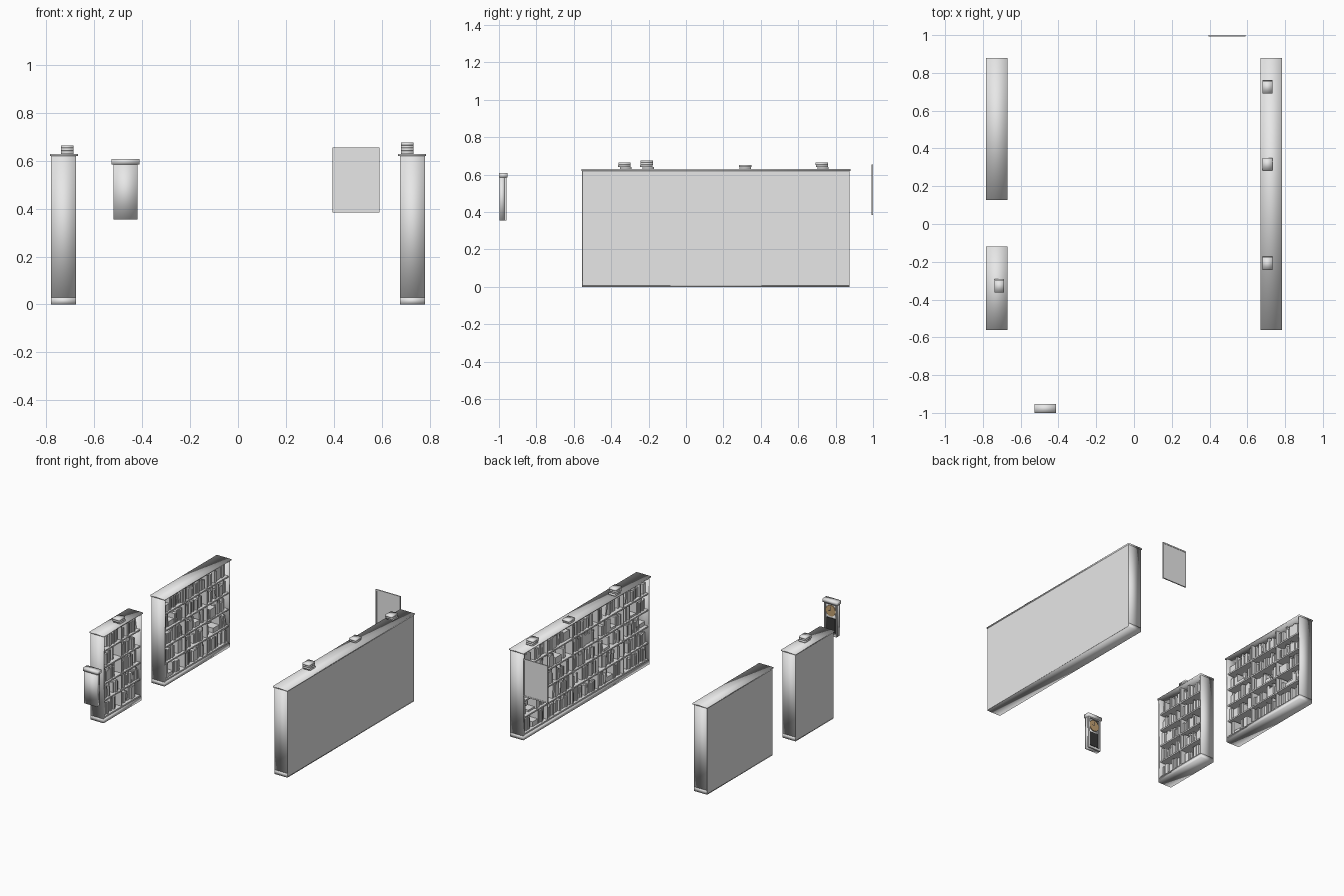
import bpy, bmesh, math, random
from mathutils import Matrix, Vector

random.seed(7)
cube = bpy.data.objects.get("Cube")
if cube:
    bpy.data.objects.remove(cube, do_unlink=True)


def material(name, rgb):
    m = bpy.data.materials.new(name)
    m.use_nodes = True
    m.diffuse_color = (*rgb, 1)
    m.node_tree.nodes["Principled BSDF"].inputs["Base Color"].default_value = (*rgb, 1)
    return m


GREY = material("pale grey", (0.8, 0.8, 0.8))
TAN = material("dial tan", (0.55, 0.36, 0.17))
DARK = material("dark glass", (0.04, 0.04, 0.04))


def add_box(bm, xs, ys, zs, tilt=0):
    """Box from axis ranges, optionally leaning about x."""
    lo, hi = (Vector(p) for p in zip(xs, ys, zs))
    size = hi - lo
    mat = (Matrix.Translation((lo + hi) / 2) @ Matrix.Rotation(tilt, 4, "X")
           @ Matrix.Diagonal((abs(size.x), abs(size.y), abs(size.z), 1)))
    bmesh.ops.create_cube(bm, size=1, matrix=mat)


def finish(name, bm, mat=GREY, smooth=False):
    me = bpy.data.meshes.new(name)
    for f in bm.faces:
        f.smooth = smooth
    bm.to_mesh(me)
    bm.free()
    me.materials.append(mat)
    ob = bpy.data.objects.new(name, me)
    bpy.context.collection.objects.link(ob)
    return ob


def box(name, xs, ys, zs, mat=GREY, smooth=False):
    bm = bmesh.new()
    add_box(bm, xs, ys, zs)
    return finish(name, bm, mat, smooth)


OUT, IN = 0.78, 0.676      # wall side and open side of a bookcase
BASE, TOP = 0.03, 0.62
ROWS, BOARD = 5, 0.01
PITCH = (TOP - BASE) / ROWS


def fill_bay(bm, s, y0, y1, z, clear):
    """Random upright, leaning and stacked books in one compartment."""
    y = y0 + random.uniform(0, 0.01)
    while True:
        kind = random.random()
        front = IN + random.uniform(0.012, 0.03)
        xs = (s * front, s * (OUT - 0.02))
        if kind < 0.07:                      # open gap
            y += random.uniform(0.015, 0.04)
        elif kind < 0.11:                    # flat pile
            w = random.uniform(0.055, 0.07)
            if y + w > y1:
                break
            zz = z
            for _ in range(random.randint(1, 4)):
                t = random.uniform(0.01, 0.018)
                add_box(bm, xs, (y, y + w), (zz, zz + t))
                zz += t
            y += w + 0.003
        else:
            w = random.uniform(0.009, 0.02)
            h = random.uniform(0.6, 0.93) * clear
            lean = random.uniform(0.1, 0.2) if kind > 0.95 else 0
            run = w + h * math.sin(lean)
            if y + run > y1:
                break
            mid = y + run / 2
            add_box(bm, xs, (mid - w / 2, mid + w / 2), (z, z + h), lean)
            y += run + 0.001
        if y > y1 - 0.01:
            break


def bookcase(name, s, y0, y1, bays):
    xs = (s * IN, s * OUT)
    box(name + "_plinth", xs, (y0, y1), (0, BASE), smooth=True)
    box(name + "_cornice", (s * (IN - 0.007), s * (OUT + 0.004)),
        (y0 - 0.005, y1 + 0.005), (TOP, TOP + 0.009), smooth=True)
    for end, a, b in (("front", y0, y0 + 0.012), ("rear", y1 - 0.012, y1)):
        box(name + "_" + end + "_side", xs, (a, b), (BASE, TOP), smooth=True)
    box(name + "_back", (s * (OUT - 0.012), s * (OUT + 0.0005)),
        (y0 + 0.001, y1 - 0.001), (0.006, TOP))
    # Shelf boards and upright dividers
    bm = bmesh.new()
    for r in range(ROWS):
        z = BASE + r * PITCH
        add_box(bm, (s * (IN + 0.004), s * (OUT - 0.012)),
                (y0 + 0.012, y1 - 0.012), (z, z + BOARD))
    step = (y1 - y0) / bays
    for b in range(1, bays):
        y = y0 + b * step
        add_box(bm, (s * (IN + 0.006), s * (OUT - 0.012)),
                (y - 0.004, y + 0.004), (BASE, TOP))
    finish(name + "_shelves", bm)
    bm = bmesh.new()
    for r in range(ROWS):
        for b in range(bays):
            a = y0 + b * step
            fill_bay(bm, s, a + 0.013, a + step - 0.013,
                     BASE + r * PITCH + BOARD, PITCH - BOARD)
    finish(name + "_books", bm)


bookcase("long_bookcase", 1, -0.555, 0.875, 5)
bookcase("rear_bookcase", -1, 0.133, 0.875, 3)
bookcase("front_bookcase", -1, -0.555, -0.125, 2)


def pile(name, x, y, layers):
    """Books lying flat on top of a bookcase."""
    bm = bmesh.new()
    z = TOP + 0.009
    top = TOP + 0.009 + layers * 0.0118
    for i in range(layers):
        shift = 0.008 if i == 0 and layers > 2 else random.uniform(-0.002, 0.002)
        w = 0.033 if i else 0.03
        h = (top - TOP - 0.009) / layers
        add_box(bm, (x - 0.026, x + 0.026), (y + shift - w, y + shift + w), (z, z + h))
        z += h
    finish(name, bm, smooth=True)


pile("front_bookcase_pile", -0.713, -0.33, 3)
pile("long_bookcase_front_pile", 0.707, -0.21, 4)
pile("long_bookcase_middle_pile", 0.707, 0.317, 2)
pile("long_bookcase_rear_pile", 0.707, 0.725, 3)

# Wall clock with its dial turned towards +y
CX = -0.47
box("clock_case", (CX - 0.05, CX + 0.05), (-0.998, -0.97), (0.355, 0.585), smooth=True)
bm = bmesh.new()
for side in (-1, 1):
    add_box(bm, (CX + side * 0.05, CX + side * 0.041), (-0.97, -0.96), (0.355, 0.585))
for a, b in ((0.355, 0.372), (0.578, 0.585)):
    add_box(bm, (CX - 0.041, CX + 0.041), (-0.97, -0.96), (a, b))
finish("clock_frame", bm)
box("clock_cornice", (CX - 0.058, CX + 0.058), (-1, -0.954), (0.585, 0.608), smooth=True)
box("clock_window", (CX - 0.034, CX + 0.034), (-0.97, -0.966), (0.378, 0.48), DARK)
bm = bmesh.new()
bmesh.ops.create_cone(bm, cap_ends=True, segments=32, radius1=0.039, radius2=0.039, depth=0.007,
                      matrix=Matrix.Translation((CX, -0.9665, 0.532))
                      @ Matrix.Rotation(math.pi / 2, 4, "X"))
finish("clock_dial", bm, TAN)
bm = bmesh.new()
add_box(bm, (CX - 0.0015, CX + 0.0015), (-0.963, -0.962), (0.532, 0.562))
add_box(bm, (CX, CX + 0.02), (-0.963, -0.962), (0.5305, 0.5335))
finish("clock_hands", bm, DARK)

# Framed picture on the rear wall
X0, X1, Z0, Z1, F = 0.395, 0.59, 0.385, 0.655, 0.009
box("picture_panel", (X0 + 0.001, X1 - 0.001), (0.9935, 0.998), (Z0 + 0.001, Z1 - 0.001))
bm = bmesh.new()
for a, b in ((X0, X0 + F), (X1 - F, X1)):
    add_box(bm, (a, b), (0.992, 1), (Z0, Z1))
for a, b in ((Z0, Z0 + F), (Z1 - F, Z1)):
    add_box(bm, (X0 + F, X1 - F), (0.992, 1), (a, b))
finish("picture_frame", bm)
